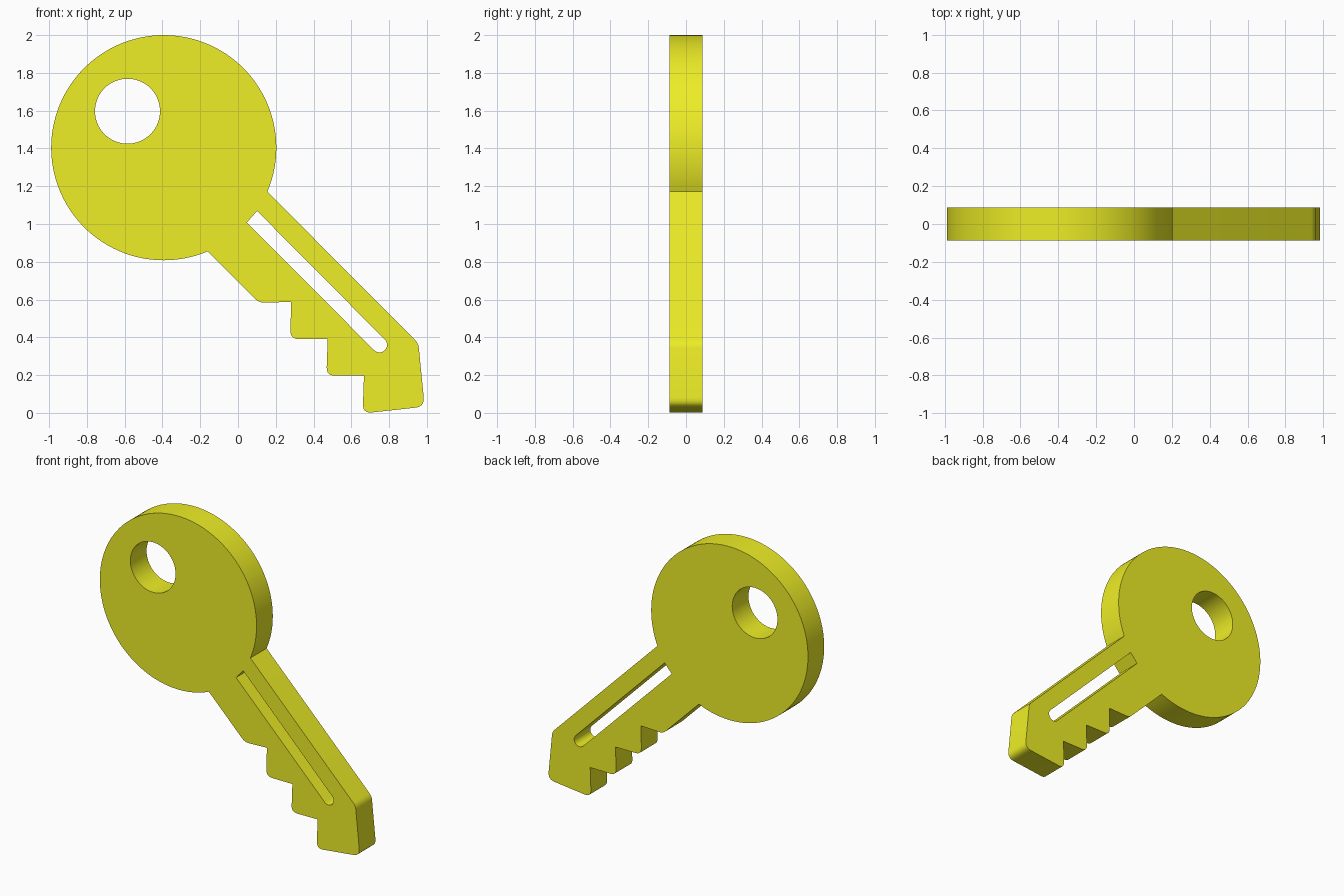
import bpy
from math import cos, sin, radians
from mathutils import Vector

if "Cube" in bpy.data.objects:
    bpy.data.objects.remove(bpy.data.objects["Cube"])

HALF_THICKNESS = 0.088


def arc(cx, cz, r, start, end, n):
    return [Vector((cx + r * cos(radians(start + (end - start) * i / n)),
                    cz + r * sin(radians(start + (end - start) * i / n))))
            for i in range(n + 1)]


def rounded(prev, corner, nxt, size, n=6):
    """Soft corner: quadratic curve cut back by size along both edges."""
    p, c, q = Vector(prev), Vector(corner), Vector(nxt)
    if size == 0:
        return [c]
    a = c + (p - c).normalized() * size
    b = c + (q - c).normalized() * size
    return [a * (1 - t) ** 2 + c * 2 * t * (1 - t) + b * t * t
            for t in (i / n for i in range(n + 1))]


# Head outline, open where the blade joins
head = arc(-0.393, 1.404, 0.596, 293, -23, 96)

# Blade corners with rounding size: tip first, then the teeth back up to the head
blade = [(0.955, 0.368, 0.025), (0.988, 0.033, 0.05), (0.660, -0.003, 0.05),
         (0.667, 0.199, 0), (0.468, 0.197, 0.045), (0.475, 0.391, 0),
         (0.277, 0.391, 0.045), (0.281, 0.588, 0), (0.113, 0.582, 0.03)]
path = [tuple(head[-1])] + [c[:2] for c in blade] + [tuple(head[0])]
outline = list(head)
for i, (x, z, size) in enumerate(blade):
    outline += rounded(path[i], (x, z), path[i + 2], size)

# Ring hole and the long slot with one round end
ring_hole = arc(-0.585, 1.597, 0.172, 0, 360, 64)[:-1]
slot = [Vector((0.101, 1.069)), Vector((0.047, 1.008))]
slot += arc(0.749, 0.360, 0.040, 225, 405, 16)

# Filled 2D curve extruded to the key thickness
curve = bpy.data.curves.new("key", 'CURVE')
curve.dimensions = '2D'
curve.fill_mode = 'BOTH'
curve.extrude = HALF_THICKNESS
for loop in (outline, ring_hole, slot):
    spline = curve.splines.new('POLY')
    spline.points.add(len(loop) - 1)
    for point, co in zip(spline.points, loop):
        point.co = (co.x, co.y, 0, 1)
    spline.use_cyclic_u = True

key = bpy.data.objects.new("key", curve)
bpy.context.collection.objects.link(key)
key.rotation_euler.x = radians(90)

yellow = bpy.data.materials.new("yellow")
yellow.diffuse_color = (0.85, 0.85, 0.02, 1)
yellow.use_nodes = True
yellow.node_tree.nodes["Principled BSDF"].inputs["Base Color"].default_value = yellow.diffuse_color
curve.materials.append(yellow)

# Convert to mesh, weld the rims and smooth the curved walls
bpy.context.view_layer.objects.active = key
key.select_set(True)
bpy.ops.object.convert(target='MESH')
bpy.ops.object.transform_apply(location=False, rotation=True, scale=False)
bpy.ops.object.mode_set(mode='EDIT')
bpy.ops.mesh.select_all(action='SELECT')
bpy.ops.mesh.remove_doubles(threshold=0.0005)
bpy.ops.mesh.normals_make_consistent(inside=False)
bpy.ops.object.mode_set(mode='OBJECT')
bpy.ops.object.shade_smooth_by_angle(angle=radians(30))
